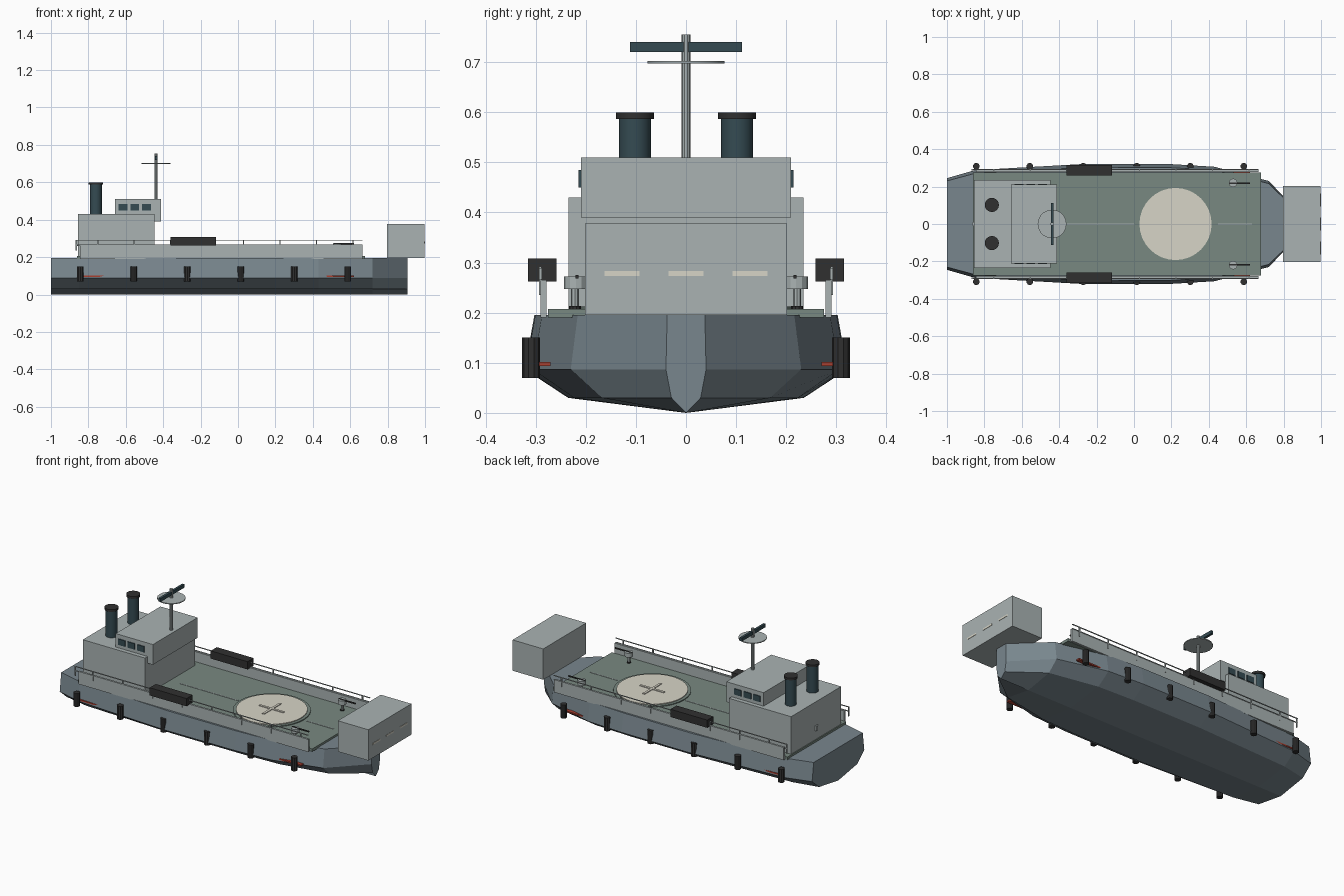
import bpy, bmesh, math

if "Cube" in bpy.data.objects:
    bpy.data.objects.remove(bpy.data.objects["Cube"])


def material(name, rgb):
    m = bpy.data.materials.new(name)
    m.diffuse_color = (*rgb, 1)
    m.use_nodes = True
    m.node_tree.nodes["Principled BSDF"].inputs["Base Color"].default_value = m.diffuse_color
    return m


HULL = material("hull_blue_grey", (0.19, 0.24, 0.27))
DECK = material("deck_green", (0.19, 0.25, 0.22))
GREY = material("light_grey", (0.40, 0.45, 0.45))
DARK = material("black_rubber", (0.03, 0.03, 0.03))
TEAL = material("dark_teal", (0.035, 0.07, 0.085))
CREAM = material("cream", (0.68, 0.66, 0.57))
RED = material("red", (0.40, 0.05, 0.03))


def finish(name, bm, mat):
    bmesh.ops.recalc_face_normals(bm, faces=bm.faces[:])
    me = bpy.data.meshes.new(name)
    bm.to_mesh(me)
    bm.free()
    me.materials.append(mat)
    ob = bpy.data.objects.new(name, me)
    bpy.context.collection.objects.link(ob)
    return ob


def box(name, x, y, z, mat):
    """Box from (min, max) pairs."""
    bm = bmesh.new()
    bmesh.ops.create_cube(bm, size=1)
    for v in bm.verts:
        v.co = [r[0] + (c + 0.5) * (r[1] - r[0]) for c, r in zip(v.co, (x, y, z))]
    return finish(name, bm, mat)


def cyl(name, x, y, z, r, mat, n=16):
    """Upright cylinder between the two z values."""
    bm = bmesh.new()
    bmesh.ops.create_cone(bm, cap_ends=True, segments=n, radius1=r, radius2=r, depth=z[1] - z[0])
    bmesh.ops.translate(bm, verts=bm.verts, vec=(x, y, (z[0] + z[1]) / 2))
    ob = finish(name, bm, mat)
    if n > 12:
        bpy.ops.object.select_all(action='DESELECT')
        ob.select_set(True)
        bpy.context.view_layer.objects.active = ob
        bpy.ops.object.shade_smooth_by_angle(angle=math.radians(35))
    return ob


# Hull: one hard-chined section lofted along the length
stations = [(-1, 0.245), (-0.85, 0.288), (-0.25, 0.322), (0.2, 0.32),
            (0.43, 0.306), (0.72, 0.23), (0.905, 0.04)]
half = [(0.94, 0.195), (1.0, 0.087), (0.73, 0.03)]
section = half + [(0, 0.0)] + [(-w, z) for w, z in reversed(half)]
bm = bmesh.new()
rings = [[bm.verts.new((x, w * s, z)) for w, z in section] for x, s in stations]
n = len(section)
for a, b in zip(rings, rings[1:]):
    for i in range(n):
        j = (i + 1) % n
        bm.faces.new((a[i], a[j], b[j], b[i]))
bm.faces.new(rings[0])
bm.faces.new(rings[-1])
finish("hull", bm, HULL)

# Deck plate and centre line markings
box("main_deck", (-0.86, 0.68), (-0.275, 0.275), (0.19, 0.207), DECK)
for x0, x1 in ((-0.38, 0.0), (0.45, 0.63)):
    box("deck_line", (x0, x1), (-0.003, 0.003), (0.205, 0.209), GREY)

# Helicopter pad with raised cross
cyl("landing_pad_rim", 0.222, 0, (0.2, 0.212), 0.21, DECK, 32)
cyl("landing_pad", 0.222, 0, (0.2, 0.217), 0.193, CREAM, 32)
box("pad_cross_long", (0.142, 0.302), (-0.007, 0.007), (0.212, 0.221), CREAM)
box("pad_cross_wide", (0.215, 0.229), (-0.08, 0.08), (0.212, 0.221), CREAM)

# Bow block with slots
box("bow_block", (0.797, 0.998), (-0.202, 0.202), (0.195, 0.378), GREY)
for y in (-0.128, 0, 0.128):
    box("bow_slot", (0.99, 1.0), (y - 0.035, y + 0.035), (0.273, 0.283), CREAM)

# Superstructure and bridge
box("deckhouse", (-0.855, -0.447), (-0.235, 0.235), (0.2, 0.43), GREY)
box("bridge", (-0.657, -0.412), (-0.21, 0.21), (0.39, 0.51), GREY)
cyl("aft_porthole", -0.854, 0, (0.26, 0.29), 0.012, GREY, 8)

# Mast with radar
cyl("mast", -0.438, 0, (0.4, 0.755), 0.009, GREY, 10)
cyl("radar_platform", -0.438, 0, (0.697, 0.702), 0.077, GREY, 20)
box("radar_bar", (-0.445, -0.431), (-0.112, 0.112), (0.72, 0.74), TEAL)

# Parts repeated on both sides
for s in (-1, 1):
    side = "left" if s > 0 else "right"

    def span(a, b):
        return tuple(sorted((s * a, s * b)))

    cyl("funnel_" + side, -0.76, s * 0.102, (0.42, 0.59), 0.032, TEAL)
    cyl("funnel_cap_" + side, -0.76, s * 0.102, (0.587, 0.6), 0.038, DARK)
    for x in (-0.615, -0.553, -0.489):
        box("bridge_window_" + side, (x - 0.023, x + 0.023), span(0.205, 0.215), (0.45, 0.485), TEAL)

    # Bulwark and railing
    box("bulwark_" + side, (-0.845, 0.665), span(0.278, 0.29), (0.19, 0.265), GREY)
    for z in (0.29, 0.265):
        box("rail_" + side, (-0.87, 0.665), span(0.288, 0.293), (z - 0.002, z + 0.002), GREY)
    for i in range(-1, 8):
        x = -0.75 + 0.195 * i if i >= 0 else -0.865
        box("rail_post_" + side, (x - 0.003, x + 0.003), span(0.287, 0.293), (0.235, 0.291), GREY)
    box("raft_box_" + side, (-0.36, -0.118), span(0.258, 0.315), (0.262, 0.308), DARK)

    # Waterline stripe and fenders
    box("stripe_" + side, (-0.84, 0.62), span(0.27, 0.293), (0.094, 0.102), RED)
    for i in range(6):
        cyl("fender_" + side, -0.843 + 0.286 * i, s * 0.309, (0.07, 0.15), 0.018, DARK, 10)

    # Deck gun
    cyl("gun_base_" + side, 0.53, s * 0.222, (0.2, 0.213), 0.012, DARK, 10)
    cyl("gun_post_" + side, 0.53, s * 0.222, (0.2, 0.25), 0.008, GREY, 8)
    cyl("gun_mount_" + side, 0.53, s * 0.22, (0.247, 0.272), 0.023, GREY, 12)
    box("gun_barrel_" + side, (0.51, 0.62), span(0.215, 0.221), (0.268, 0.275), DARK)
